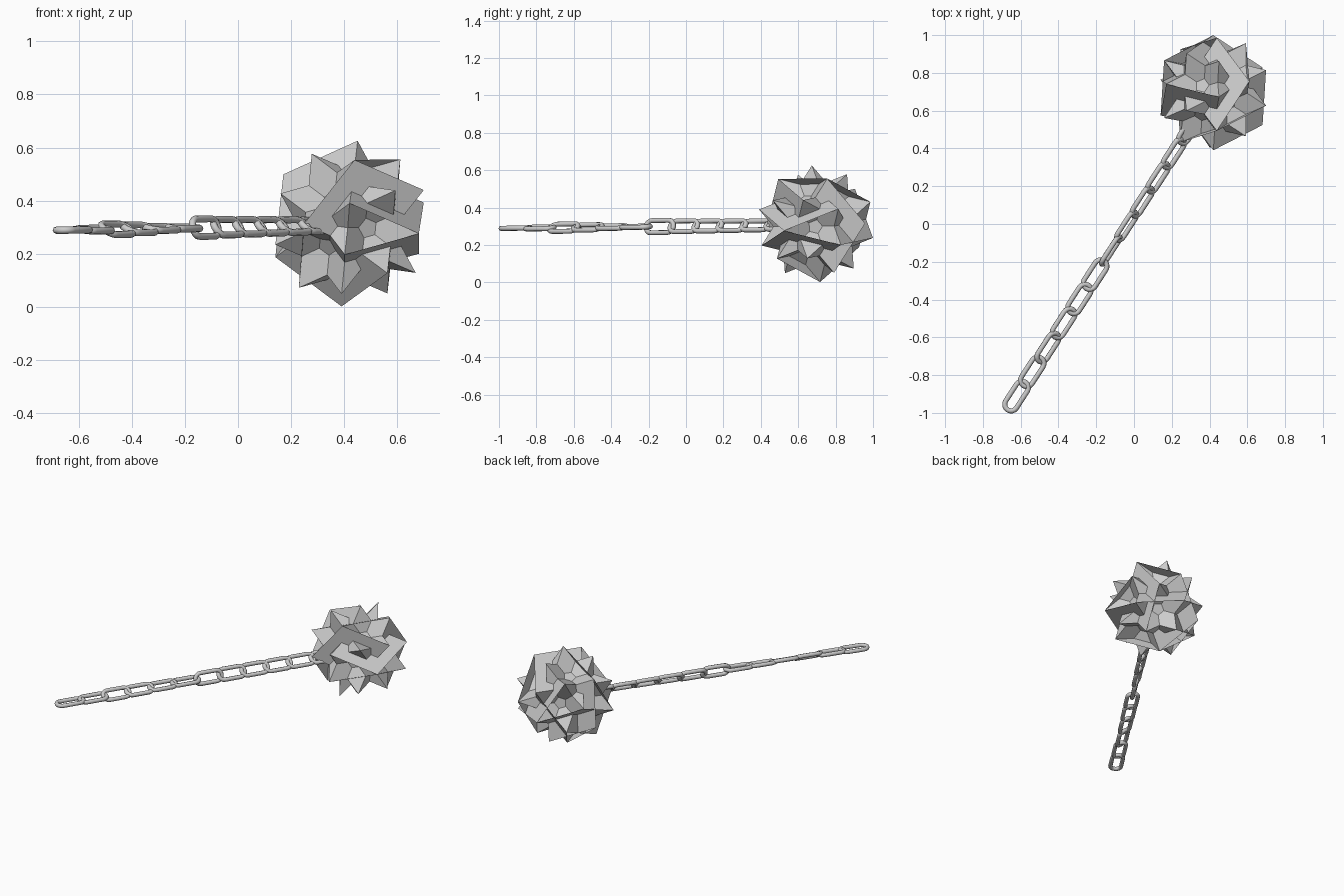
import bpy, bmesh
from math import pi, sin, cos, radians, sqrt, atan2
from mathutils import Vector, Matrix

if "Cube" in bpy.data.objects:
    bpy.data.objects.remove(bpy.data.objects["Cube"])

# ---- Spiked head: star solid on 30 tips (20 triangles + 12 fan-filled stars) ----
CENTRE, R = Vector((0.42, 0.695, 0.314)), 0.314


def frame(a, b):
    a = a.normalized()
    c = a.cross(b).normalized()
    return Matrix((a, c.cross(a), c)).transposed()


ico = [Vector((0, 0, 1)), Vector((0, 0, -1))]
for k in range(5):
    for s, off in ((1, 0), (-1, 36)):
        t = radians(72 * k + off)
        ico.append(Vector((2 * cos(t), 2 * sin(t), s)) / sqrt(5))


def polar(lat, az):
    lat, az = radians(lat), radians(az)
    return Vector((cos(lat) * cos(az), cos(lat) * sin(az), sin(lat)))


# turn the solid so that two known tips land where the views show them
local = frame(polar(58.2825, -144), polar(0, -18))
target = frame(Vector((0.03, -0.022, 0.31)), Vector((0, 0.305, -0.075)))
turn = target @ local.transposed()
ico = [turn @ v for v in ico]
tips = [(p + q).normalized() for i, p in enumerate(ico) for q in ico[:i]
        if p.dot(q) > 0.4]
axes3 = [(p + q + r).normalized() for i, p in enumerate(ico)
         for j, q in enumerate(ico[:i]) for r in ico[:j]
         if min(p.dot(q), q.dot(r), r.dot(p)) > 0.4]

# star axis and the tip its fan starts from
FANS = [((.69, .90, .70), (0, .305, -.075)), ((.69, -.46, 1.04), (.261, -.169, -.037)),
        ((-.47, .30, 1.21), (.19, .059, .241)), ((1.33, -.03, -.13), (.173, .263, .003)),
        ((.56, -1.2, -.14), (.019, -.202, .241)), ((-.56, -1, .69), (-.249, .045, .184)),
        ((-.69, -.90, -.70), (-.03, .022, -.31)), ((-.69, .46, -1.04), (-.142, -.097, .266)),
        ((.47, -.30, -1.21), (.261, -.169, -.037)), ((-1.33, .03, .13), (-.19, -.059, -.241)),
        ((-.56, 1.2, .14), (-.279, .068, -.126)), ((.56, 1, -.69), (-.173, .23, -.124))]

bm = bmesh.new()
bverts = [bm.verts.new(CENTRE + R * v) for v in tips]


def ring(n, d):
    ids = [i for i, v in enumerate(tips) if abs(v.dot(n) - d) < 0.01]
    x = n.orthogonal().normalized()
    y = n.cross(x)
    return sorted(ids, key=lambda i: atan2(tips[i].dot(y), tips[i].dot(x)))


for n in axes3:
    bm.faces.new([bverts[i] for i in ring(n, 0.3568)])
for axis, apex in FANS:
    n = max(ico, key=lambda v: v.dot(Vector(axis)))
    ids = ring(n, 0.5257)
    s = max(range(5), key=lambda k: tips[ids[k]].dot(Vector(apex)))
    p = [bverts[ids[(s + k) % 5]] for k in range(5)]
    for tri in ((0, 2, 4), (0, 1, 4), (0, 1, 3)):
        bm.faces.new([p[k] for k in tri])
bmesh.ops.recalc_face_normals(bm, faces=bm.faces)
me = bpy.data.meshes.new("spiked_head")
bm.to_mesh(me)
bm.free()
bpy.context.collection.objects.link(bpy.data.objects.new("spiked_head", me))

# ---- Chain: stadium links stepped along a line, each with its own roll ----
WIRE, HALF_W, HALF_L = 0.0135, 0.034, 0.087
START, STEP = Vector((-0.622, -0.911, 0.290)), Vector((0.0832, 0.1285, 0.0015))
ROLLS = [0, 8, 35, 25, 12, 5, 75, 58, 52, 48, 44, 40]


def chain_link(name, centre, roll):
    cu = bpy.data.curves.new(name, 'CURVE')
    cu.dimensions = '3D'
    cu.bevel_depth = WIRE
    cu.bevel_resolution = 2
    pts = []
    for side in (1, -1):
        for k in range(9):
            t = -pi / 2 + pi * k / 8
            pts.append((side * (HALF_L - HALF_W + HALF_W * cos(t)),
                        side * HALF_W * sin(t), 0, 1))
    sp = cu.splines.new('POLY')
    sp.points.add(len(pts) - 1)
    for p, co in zip(sp.points, pts):
        p.co = co
    sp.use_cyclic_u = True
    ob = bpy.data.objects.new(name, cu)
    bpy.context.collection.objects.link(ob)
    rot = frame(STEP, Vector((-STEP.y, STEP.x, 0))).to_4x4()
    ob.matrix_world = (Matrix.Translation(centre) @ rot
                       @ Matrix.Rotation(radians(roll), 4, 'X'))
    # turn into a smooth mesh
    bpy.ops.object.select_all(action='DESELECT')
    ob.select_set(True)
    bpy.context.view_layer.objects.active = ob
    bpy.ops.object.convert(target='MESH')
    bpy.ops.object.shade_smooth_by_angle(angle=radians(60))


for i, roll in enumerate(ROLLS):
    chain_link("chain_link_%02d" % (i + 1), START + STEP * i, roll)
